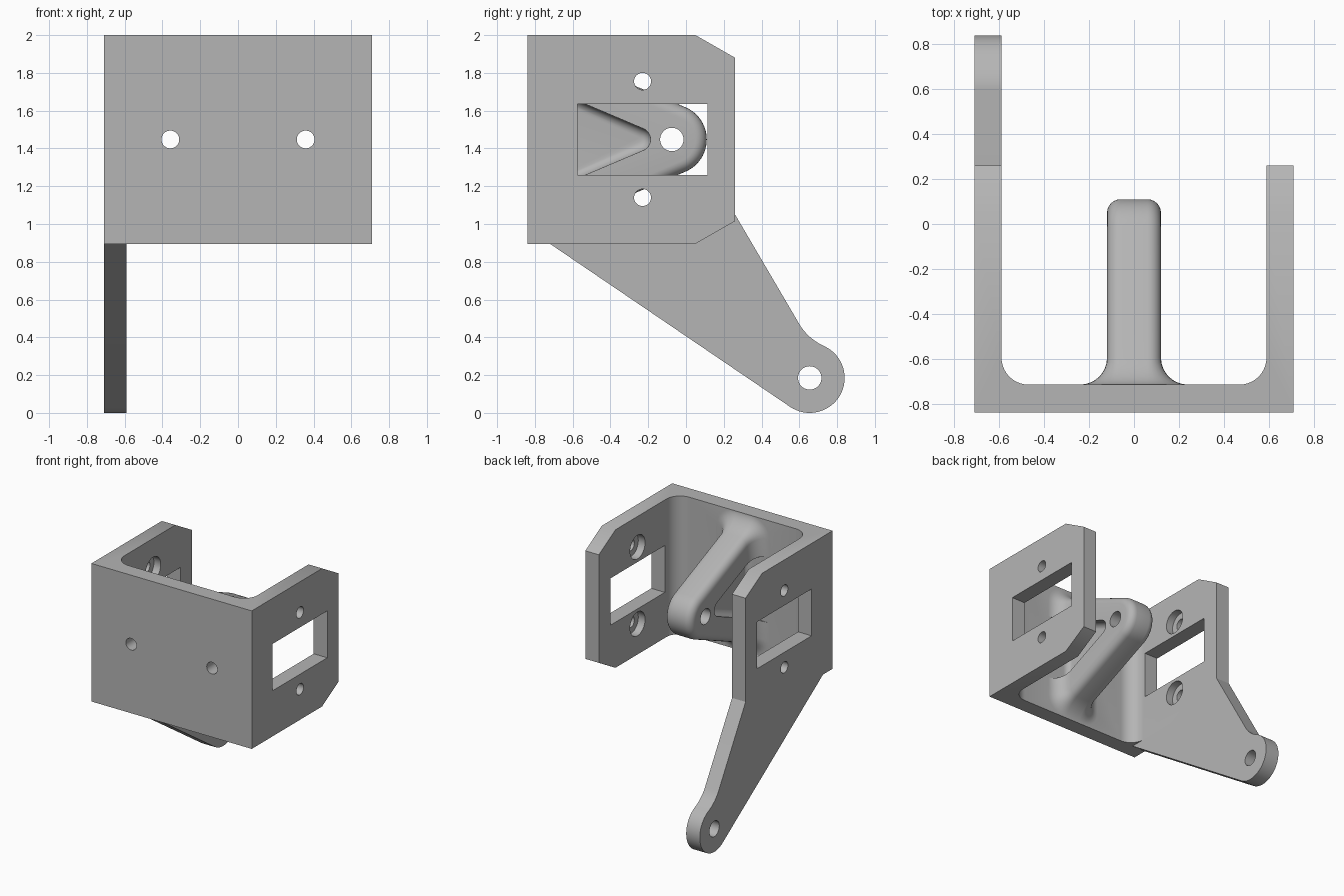
import bpy, bmesh, math
from mathutils import Vector

if "Cube" in bpy.data.objects:
    bpy.data.objects.remove(bpy.data.objects["Cube"])

gray = bpy.data.materials.new("plain gray")
gray.diffuse_color = (0.46, 0.46, 0.46, 1)
gray.use_nodes = True
gray.node_tree.nodes["Principled BSDF"].inputs["Base Color"].default_value = gray.diffuse_color
Z0, Z1, MID = 0.895, 2.0, 1.4475      # bracket bottom, top and mid height
WALL = -0.715                         # inner face of front plate
ANG = math.radians(23)                # slope of the V-shaped support
SN, CS = math.sin(ANG), math.cos(ANG)


def mesh_object(name, verts, faces):
    bm = bmesh.new()
    vs = [bm.verts.new(v) for v in verts]
    for f in faces:
        bm.faces.new([vs[i] for i in f])
    bmesh.ops.recalc_face_normals(bm, faces=bm.faces[:])
    me = bpy.data.meshes.new(name)
    bm.to_mesh(me)
    bm.free()
    me.materials.append(gray)
    ob = bpy.data.objects.new(name, me)
    bpy.context.collection.objects.link(ob)
    return ob


def loft(name, loops):
    """Skin a stack of equal-length closed loops and cap both ends."""
    n = len(loops[0])
    faces = [list(range(n)), [(len(loops) - 1) * n + i for i in range(n)]]
    for j in range(len(loops) - 1):
        for i in range(n):
            k = (i + 1) % n
            faces.append([j * n + i, j * n + k, (j + 1) * n + k, (j + 1) * n + i])
    return mesh_object(name, [p for lp in loops for p in lp], faces)


def prism_x(name, pts, x0, x1):
    return loft(name, [[(x, y, z) for y, z in pts] for x in (x0, x1)])


def arc(cx, cy, r, a0, a1, n):
    return [(cx + r * math.cos(math.radians(a0 + (a1 - a0) * i / n)),
             cy + r * math.sin(math.radians(a0 + (a1 - a0) * i / n))) for i in range(n + 1)]


def disc_x(y, z, r, x0, x1):
    return prism_x("cutter", arc(y, z, r, 0, 360, 40)[:-1], x0, x1)


def boolean(ob, tool, op='DIFFERENCE'):
    m = ob.modifiers.new("bool", 'BOOLEAN')
    m.operation, m.object, m.solver = op, tool, 'EXACT'
    bpy.context.view_layer.objects.active = ob
    bpy.ops.object.modifier_apply(modifier=m.name)
    bpy.data.objects.remove(tool)


# U-shaped bracket with filleted inner corners
plan = [(-0.71, -0.84), (0.71, -0.84), (0.71, 0.26), (0.59, 0.26)]
plan += arc(0.47, WALL + 0.12, 0.12, 0, -90, 10)
plan += arc(-0.47, WALL + 0.12, 0.12, 270, 180, 10)
plan += [(-0.59, 0.26), (-0.71, 0.26)]
bracket = loft("bracket", [[(x, y, z) for x, y in plan] for z in (Z0, Z1)])

# slanted rear corners, top and bottom
for s, edge in ((1, Z1), (-1, Z0)):
    d = 0.12 / 0.21
    boolean(bracket, prism_x("cutter", [(0.05 - 0.1, edge + s * 0.1 * d),
            (0.05 + 0.31, edge - s * 0.31 * d), (0.36, edge + s * 0.2)], -1, 1))

# side windows
for s in (-1, 1):
    a, b = sorted((s * 0.5, s * 0.8))
    boolean(bracket, prism_x("cutter", [(-0.575, 1.26), (0.115, 1.26),
                                        (0.115, 1.635), (-0.575, 1.635)], a, b))
    # screw holes, counterbored from inside
    for z in (1.14, 1.755):
        boolean(bracket, disc_x(-0.23, z, 0.045, a, b))
        a2, b2 = sorted((s * 0.5, s * 0.65))
        boolean(bracket, disc_x(-0.23, z, 0.095, a2, b2))

# front plate holes
for x in (-0.358, 0.358):
    ring = arc(x, MID, 0.047, 0, 360, 40)[:-1]
    boolean(bracket, loft("cutter", [[(px, y, pz) for px, pz in ring] for y in (-0.9, -0.65)]))

# central support: rounded V-shaped slab that flares into the front plate
YC, R, E = -0.075, 0.185, 0.06
stations = [(-0.75, 0.12)]
for i in range(9):
    t = math.radians(90 * i / 8)
    stations.append((WALL + 0.12 * (1 - math.cos(t)), 0.12 * (1 - math.sin(t))))
NS = len(stations)


def support_row(a, side):
    x = side * E + E * math.sin(a)
    r = R - E * (1 - math.cos(a))
    top = []
    for y, f in stations:
        h = (r - (max(y, WALL) - YC) * SN) / CS + 0.7 * f * math.cos(a)
        top.append((x + f * math.sin(a), y, min(h, 0.55)))
    tip = [(x, y, z) for y, z in arc(YC, 0, r, 67, -67, 24)]
    row = top + tip + [(px, y, -z) for px, y, z in reversed(top)]
    return [(px, y, z + MID) for px, y, z in row]


rows = [support_row(math.radians(15 * k), -1) for k in range(-6, 1)]
rows += [support_row(math.radians(15 * k), 1) for k in range(0, 7)]
N, L = len(rows[0]), len(rows)
faces = [[j * N + i, j * N + i + 1, (j + 1) * N + i + 1, (j + 1) * N + i]
         for j in range(L - 1) for i in range(N - 1)]
for base in (0, (L - 1) * N):
    faces += [[base + i, base + i + 1, base + N - 2 - i, base + N - 1 - i] for i in range(NS - 1)]
    faces.append([base + i for i in range(NS - 1, N - NS + 1)])
faces.append([j * N for j in range(L)] + [j * N + N - 1 for j in reversed(range(L))])
support = mesh_object("support", [p for row in rows for p in row], faces)

# triangular pockets on both sides, leaving a thin middle web
for s in (-1, 1):
    loops = []
    for k in range(8):
        e = 0.05 * (1 - math.sin(math.radians(15 * min(k, 6))))
        x = 0.04 + 0.05 * (1 - math.cos(math.radians(15 * k))) if k < 7 else 0.4
        r, yb = 0.062 - e, WALL + e
        h = (r - (yb + 0.25) * SN) / CS
        pts = [(yb, h)] + arc(-0.25, 0, r, 67, -67, 12) + [(yb, -h)]
        loops.append([(s * x, y, z + MID) for y, z in pts])
    boolean(support, loft("cutter", loops))
boolean(support, disc_x(YC, MID, 0.062, -0.5, 0.5))
boolean(bracket, support, 'UNION')

# lever reaching down and back from the left side plate
outline = [(0.26, 1.015), (0.05, Z0), (-0.72, Z0)]
outline += arc(0.655, 0.185, 0.185, 236, 424, 32)
p0, p1, p2 = Vector((0.736, 0.351)), Vector((0.645, 0.393)), Vector((0.6, 0.47))
for i in range(1, 9):
    t = i / 8
    outline.append(tuple(p0 * (1 - t) ** 2 + p1 * 2 * t * (1 - t) + p2 * t * t))
outline.append((0.26, 1.05))
lever = prism_x("lever", outline, -0.71, -0.59)
boolean(lever, disc_x(0.655, 0.185, 0.062, -0.9, -0.4))

# smooth curved areas, keep hard edges
for ob in (bracket, lever):
    bpy.ops.object.select_all(action='DESELECT')
    ob.select_set(True)
    bpy.context.view_layer.objects.active = ob
    bpy.ops.object.shade_smooth_by_angle(angle=math.radians(30))
